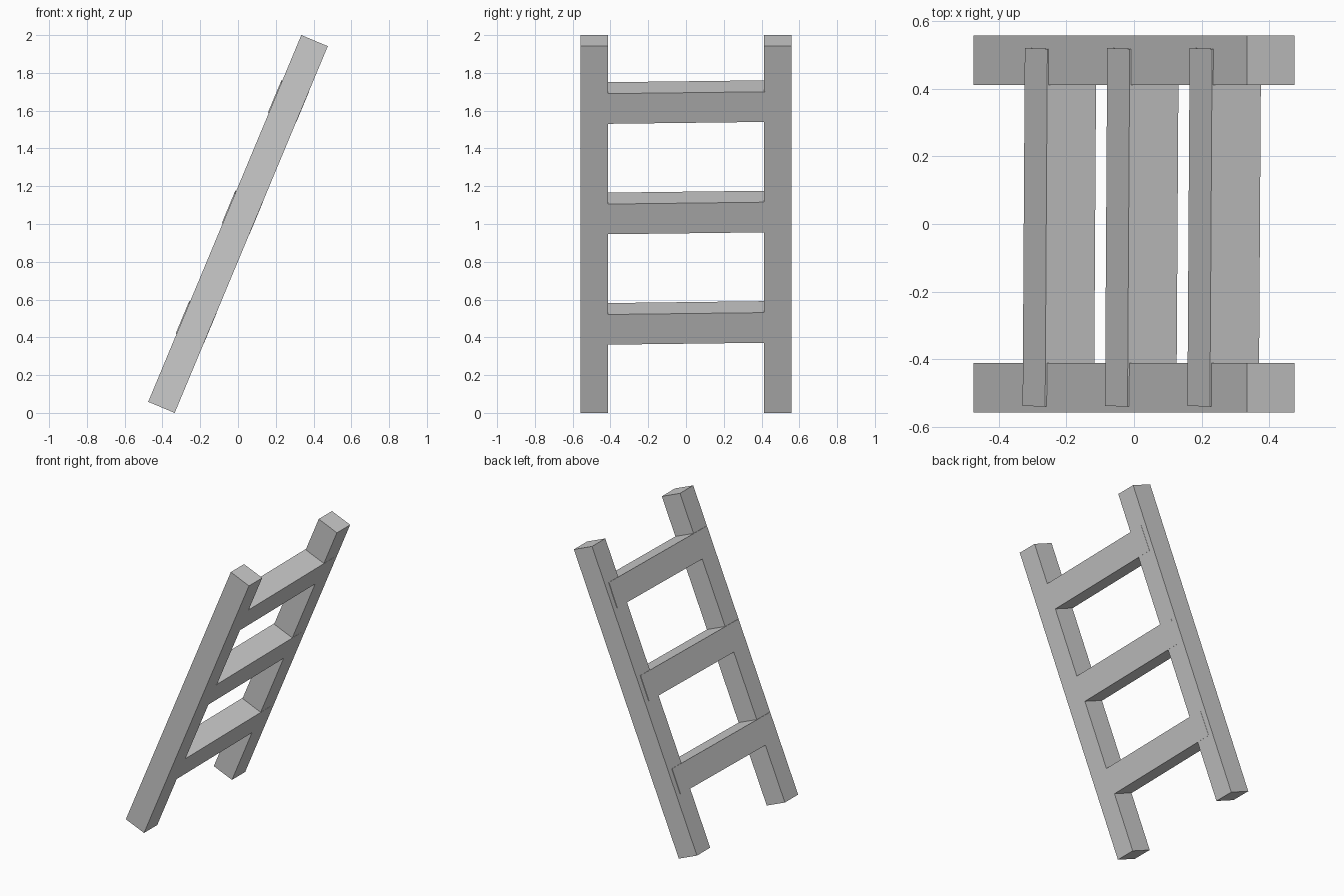
import bpy
from math import radians
from mathutils import Matrix

if "Cube" in bpy.data.objects:
    bpy.data.objects.remove(bpy.data.objects["Cube"])

# Shared lean of the whole ladder about its centre
LEAN = Matrix.Translation((0, 0, 1)) @ Matrix.Rotation(radians(22.66), 4, 'Y')


def box(name, loc, size, tilt=0.0, yaw=0.0):
    bpy.ops.mesh.primitive_cube_add(size=1)
    ob = bpy.context.object
    ob.name = name
    ob.data.transform(Matrix.Diagonal((*size, 1)))
    ob.matrix_world = (LEAN @ Matrix.Translation(loc)
                       @ Matrix.Rotation(tilt, 4, 'X')
                       @ Matrix.Rotation(yaw, 4, 'Z'))
    return ob


# Side rails
for side, name in ((-1, "front_rail"), (1, "back_rail")):
    box(name, (0, side * 0.485, 0), (0.152, 0.146, 2.104))

# Rungs, slightly crooked and standing a hair proud of the rails
for i in range(3):
    box(f"rung_{i + 1}", (-0.002, -0.01, -0.5685 + 0.6335 * i),
        (0.157, 1.06, 0.173), tilt=radians(0.78), yaw=radians(-0.06))
